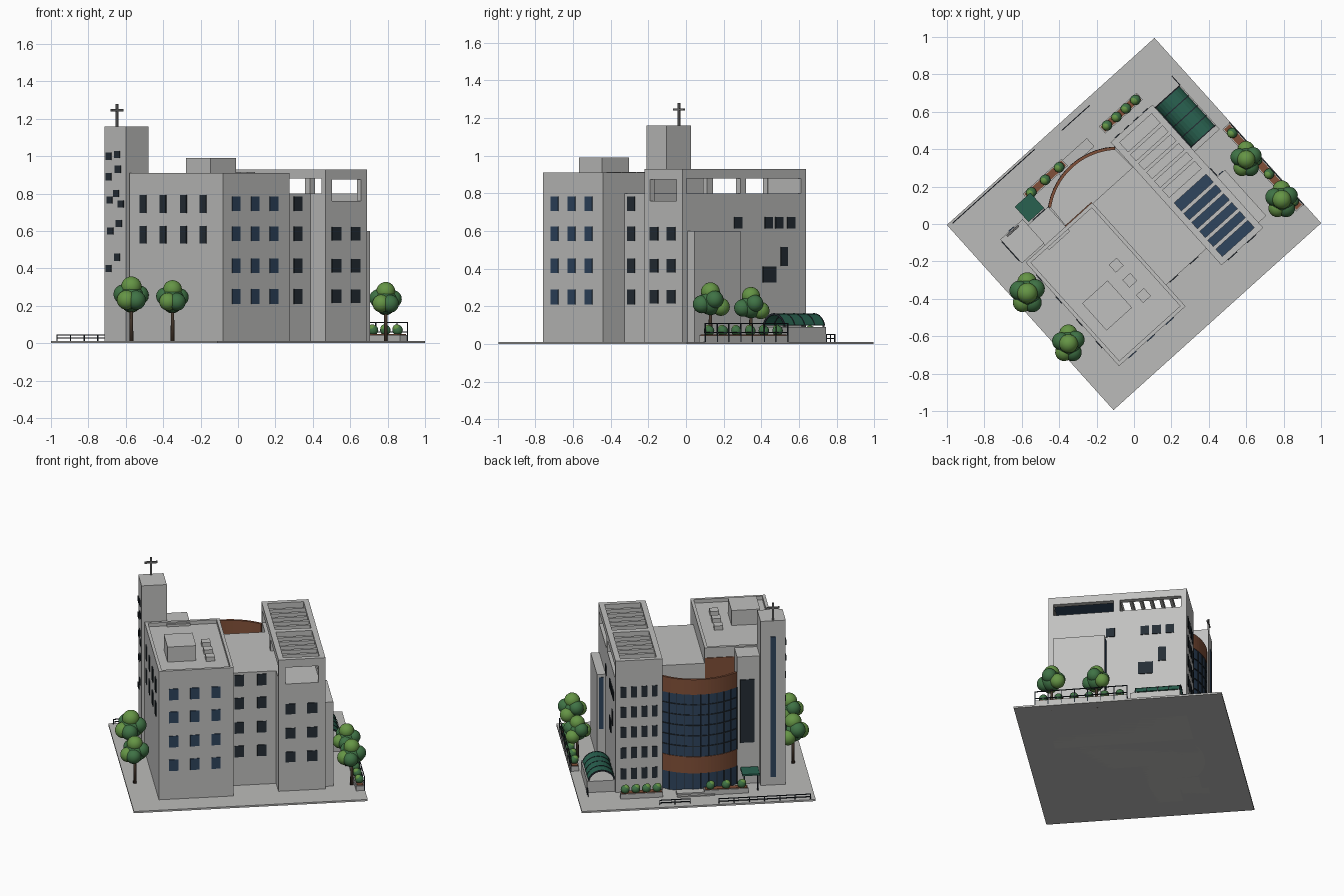
import bpy, bmesh, math
from mathutils import Matrix, Vector

if "Cube" in bpy.data.objects:
    bpy.data.objects.remove(bpy.data.objects["Cube"])

TURN = math.radians(42)  # the whole site is turned on its plot


def material(name, r, g, b):
    m = bpy.data.materials.new(name)
    m.use_nodes = True
    m.diffuse_color = (r, g, b, 1)
    m.node_tree.nodes["Principled BSDF"].inputs["Base Color"].default_value = (r, g, b, 1)
    return m


WALL = material("pale grey wall", .53, .53, .52)
PAVING = material("paving grey", .50, .50, .49)
DARK = material("dark window", .018, .026, .035)
GLASS = material("blue glass", .028, .058, .11)
BRICK = material("brown cladding", .22, .08, .04)
CANOPY = material("canopy green", .022, .12, .08)
LEAF = material("leaf green", .05, .17, .06)
LIGHT_LEAF = material("light leaf green", .13, .30, .06)
TRUNK = material("bark brown", .06, .038, .025)
STEEL = material("steel grey", .15, .15, .15)


def finish(name, mat, bm, smooth=False):
    bmesh.ops.recalc_face_normals(bm, faces=bm.faces)
    mesh = bpy.data.meshes.new(name)
    bm.to_mesh(mesh)
    bm.free()
    mesh.materials.append(mat)
    ob = bpy.data.objects.new(name, mesh)
    ob.rotation_euler.z = TURN
    bpy.context.collection.objects.link(ob)
    if smooth:
        mesh.polygons.foreach_set("use_smooth", [True] * len(mesh.polygons))
    return ob


def boxes(name, mat, items):
    """Each item is (u0, u1, v0, v1, z0, z1) in the plot's own axes."""
    bm = bmesh.new()
    for u0, u1, v0, v1, z0, z1 in items:
        size = Matrix.Diagonal((u1 - u0, v1 - v0, z1 - z0, 1))
        mid = Matrix.Translation(((u0 + u1) / 2, (v0 + v1) / 2, (z0 + z1) / 2))
        bmesh.ops.create_cube(bm, size=1, matrix=mid @ size)
    return finish(name, mat, bm)


def prisms(name, mat, items, axis="z"):
    """Each item is (outline, low, high), extruded along z or v."""
    bm = bmesh.new()
    for pts, lo, hi in items:
        def place(p, h):
            return (p[0], p[1], h) if axis == "z" else (p[0], h, p[1])
        a = [bm.verts.new(place(p, lo)) for p in pts]
        b = [bm.verts.new(place(p, hi)) for p in pts]
        bm.faces.new(a)
        bm.faces.new(b)
        for i in range(len(a)):
            j = (i + 1) % len(a)
            bm.faces.new((a[i], a[j], b[j], b[i]))
    return finish(name, mat, bm)


def arc(c, r, a0, a1, n):
    return [(c[0] + r * math.sin(a0 + (a1 - a0) * i / n),
             c[1] + r * math.cos(a0 + (a1 - a0) * i / n)) for i in range(n + 1)]


def strip(c, r0, r1, a0, a1, n):
    return arc(c, r1, a0, a1, n) + arc(c, r0, a1, a0, n)


def windows(name, mat, side, plane, spots, w, h):
    """Thin plates on a wall; side is the wall's outward axis, spots are (along, z)."""
    t = .005 if side[0] == "+" else -.005
    p0, p1 = sorted((plane - t * .4, plane + t))
    items = []
    for s, z in spots:
        span = (s - w / 2, s + w / 2)
        uv = (p0, p1) + span if side[1] == "u" else span + (p0, p1)
        items.append(uv + (z - h / 2, z + h / 2))
    return boxes(name, mat, items)


def grid(along, heights):
    return [(s, z) for s in along for z in heights]


# Plot
boxes("ground_slab", PAVING, [(-.747, .747, -.666, .666, 0, .012)])

# Main block with parapet and roof equipment
A = (-.568, -.09, -.511, .235)
boxes("main_block", WALL, [A + (0, .885),
      (A[0], A[1], A[2], A[2] + .02, .88, .91), (A[0], A[1], A[3] - .02, A[3], .88, .91),
      (A[0], A[0] + .02, A[2], A[3], .88, .91), (A[1] - .02, A[1], A[2], A[3], .88, .91)])
boxes("roof_plant_room", WALL, [(-.49, -.307, -.325, -.13, .88, .99)])
boxes("roof_vents", WALL, [(-.246, -.19, v - .028, v + .028, .88, .915) for v in (-.1, -.209, -.318)])
ROWS = (.25, .415, .585, .745)
windows("main_front_windows", GLASS, "-v", A[2], grid((-.474, -.339, -.204), ROWS), .058, .078)
windows("main_side_windows", DARK, "-u", A[0], grid((.124, -.033, -.197, -.354), (.58, .745)), .05, .095)

# Link block between the main block and the wing
boxes("link_block", WALL, [(-.1, .21, -.357, .23, 0, .8)])
windows("link_windows", DARK, "-v", -.357, grid((-.037, .109), ROWS), .06, .078)

# Wing with open roof terrace
boxes("wing_block", WALL, [(.2, .5, -.477, .408, 0, .76)])
terrace = []
for u0, u1 in ((.2, .235), (.465, .5)):
    terrace += [(u0, u1, -.477, .408, .755, .80), (u0, u1, -.477, .408, .88, .93)]
    terrace += [(u0, u1, v0, v1, .79, .89) for v0, v1 in ((-.477, -.45), (-.06, -.02), (.37, .408))]
terrace += [(.2, .5, .375, .408, .755, .93), (.235, .465, -.477, -.445, .875, .93),
            (.2, .245, -.477, -.445, .755, .93), (.455, .5, -.477, -.445, .755, .93),
            (.235, .465, -.06, -.02, .88, .93)]
boxes("terrace_walls", WALL, terrace)
boxes("terrace_beams", WALL, [(.23, .47, s + i * .064 - .01, s + i * .064 + .01, .895, .925)
                              for s in (-.383, .042) for i in range(5)])
boxes("terrace_glass_roof", GLASS, [(.23, .47, -.45, -.055, .886, .894)])
windows("wing_front_windows", DARK, "-v", -.477, grid((.277, .415), ROWS[:3]), .065, .072)
windows("wing_back_windows", DARK, "+v", .408, grid((.25, .316, .383, .45), (.14, .285, .43, .57, .71)), .036, .075)
windows("wing_side_windows", DARK, "+u", .5, grid((-.08, .14, .215, .30), (.645,)), .055, .062)
windows("wing_tall_window", DARK, "+u", .5, [(.25, .465)], .05, .1)
windows("wing_wide_window", DARK, "+u", .5, [(.145, .37)], .095, .085)

# Side annex
boxes("annex", WALL, [(.49, .555, -.44, -.11, 0, .6)])
windows("annex_glass", GLASS, "+v", -.11, [(.528, .4)], .03, .36)

# Curved hall with cladding bands and glazing grid
C, R, H = (-.04, .079), .381, math.radians(39.2)
prisms("hall_core", WALL, [(arc(C, R - .014, -H, H, 24) + [(.2, .2), (-.28, .2)], 0, .69)])
ring = strip(C, R - .016, R, -H, H, 24)
prisms("hall_cladding", BRICK, [(ring, .69, .795), (ring, .14, .255)])
prisms("hall_glazing", GLASS, [(strip(C, R - .016, R - .004, -H, H, 24), z0, z1)
                               for z0, z1 in ((.012, .14), (.255, .69))])
bars = []
for i in range(11):
    a = -H + 2 * H * i / 10
    post = strip(C, R - .01, R + .002, a - .006, a + .006, 1)
    bars += [(post, .012, .14), (post, .255, .69)]
rail = strip(C, R - .01, R + .001, -H, H, 24)
bars += [(rail, z - .003, z + .003) for z in [.255 + .0725 * i for i in range(1, 6)]]
prisms("hall_glazing_bars", DARK, bars)
boxes("hall_back_cladding", BRICK, [(-.285, -.091, .233, .24, .68, .84)])
boxes("hall_steps", PAVING, [(-.12, .12, .45, .53 - i * .02, .01, .02 + i * .01) for i in range(2)])

# Stair shaft beside the bell tower
boxes("stair_shaft", WALL, [(-.43, -.28, .2, .375, 0, .9)])
windows("stair_window", DARK, "+v", .375, [(-.345, .52)], .09, .44)

# Tower with cross
boxes("tower", WALL, [(-.586, -.425, .245, .417, 0, 1.16)])
windows("tower_strip_window", GLASS, "+v", .417, [(-.506, .56)], .036, .98)
spots = ((-.69, 1.0), (-.645, 1.01), (-.64, .93), (-.69, .89), (-.65, .8), (-.685, .765),
         (-.625, .745), (-.635, .64), (-.68, .6), (-.645, .46), (-.69, .4))
windows("tower_small_windows", DARK, "-u", -.586, [((-.435 - x) / .669, z) for x, z in spots], .045, .038)
boxes("cross", STEEL, [(-.512, -.5, .4, .412, 1.15, 1.28), (-.548, -.464, .4, .412, 1.24, 1.252)])

# Side entrance: raised platform and vaulted canopy
boxes("entrance_platform", PAVING, [(.5, .68, .07, .39, 0, .09)])
V, VR, VA = (.587, .072), .09, math.radians(72)
prisms("entrance_canopy", CANOPY, [(strip(V, VR - .006, VR, -VA, VA, 10), .1, .387)], "v")
prisms("canopy_ribs", DARK, [(strip(V, VR - .008, VR + .002, -VA, VA, 10), v - .003, v + .003)
                             for v in (.102, .173, .244, .315, .385)], "v")
boxes("canopy_posts", STEEL, [(u - .004, u + .004, v - .004, v + .004, .01, .102)
                              for u in (.505, .669) for v in (.11, .245, .38)])
boxes("small_canopy", CANOPY, [(-.412, -.3, .385, .495, .12, .132)])
boxes("small_canopy_posts", DARK, [(u - .004, u + .004, .48, .488, .01, .122) for u in (-.4, -.312)])

# Planters with bushes
planters = [(.69, .742, -.53, .06), (.21, .48, .463, .513), (-.335, -.055, .468, .518)]
boxes("planter_walls", PAVING, [p + (.005, .045) for p in planters])
boxes("planter_soil", BRICK, [(a + .006, b - .006, c + .006, d - .006, .04, .05) for a, b, c, d in planters])


def balls(name, mat, items):
    bm = bmesh.new()
    for c, r in items:
        bmesh.ops.create_icosphere(bm, subdivisions=3, radius=r, matrix=Matrix.Translation(c))
    finish(name, mat, bm, True)


bushes = [(.716, -.48 + i * .098, .07) for i in range(6)]
bushes += [(.245 + i * .068, .488, .068) for i in range(4)]
bushes += [(-.295 + i * .1, .493, .068) for i in range(3)]
balls("bushes", LEAF, [(c, .028) for c in bushes])
balls("bush_tops", LIGHT_LEAF, [((u - .006, v, z + .009), .022) for u, v, z in bushes])

# Trees: trunk, crown and side clumps
trees = [(-.57, -.37, .24, 1.0), (-.35, -.64, .23, .92), (.79, .13, .22, .92), (.6, .345, .2, .88)]
back = Matrix.Rotation(-TURN, 4, "Z")
for n, (x, y, z, s) in enumerate(trees, 1):
    p = back @ Vector((x, y, z))
    bm = bmesh.new()
    bmesh.ops.create_cone(bm, cap_ends=True, segments=10, radius1=.011, radius2=.008, depth=z,
                          matrix=Matrix.Translation((p.x, p.y, z / 2)))
    finish(f"tree_trunk_{n}", TRUNK, bm, True)
    clumps = [(back @ Vector((x + s * .045 * math.cos(a), y + s * .06 * math.sin(a),
                              z + s * .025 * math.cos(2 * a))), .052 * s)
              for a in (.4, 1.6, 2.9, 4.1, 5.3)]
    balls(f"tree_crown_{n}", LEAF, [(p, .072 * s)] + clumps[::2])
    balls(f"tree_light_clumps_{n}", LIGHT_LEAF, [(p + Vector((0, 0, .062 * s)), .055 * s)] + clumps[1::2])


# Railings
def railing(name, start, end, z0, z1):
    a, b = Vector(start), Vector(end)
    n = max(2, round((b - a).length / .09))
    t = .0025
    pts = [a.lerp(b, i / n) for i in range(n + 1)]
    items = [(p.x - t, p.x + t, p.y - t, p.y + t, z0, z1) for p in pts]
    for z in (z1, (z0 + z1) / 2):
        items.append((min(a.x, b.x) - t, max(a.x, b.x) + t, min(a.y, b.y) - t, max(a.y, b.y) + t, z - t, z + t))
    boxes(name, DARK, items)


railing("back_railing_long", (-.715, .652), (-.13, .652), .01, .045)
railing("back_railing_short", (.05, .63), (.245, .63), .01, .045)
railing("planter_railing", (.742, -.53), (.742, .06), .01, .11)
railing("platform_railing", (.68, .39), (.68, .45), .01, .05)
